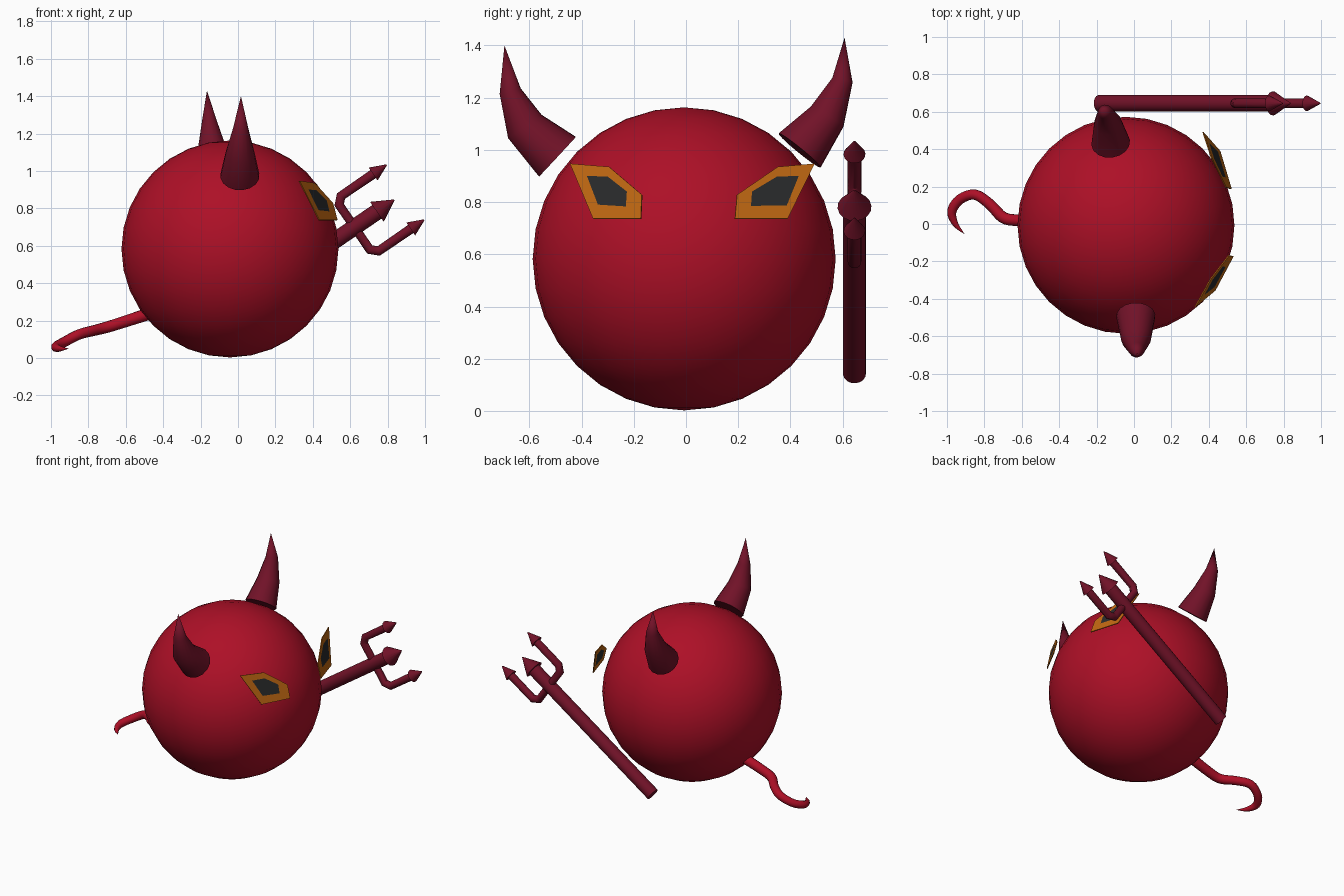
import bpy, bmesh, math
from mathutils import Vector

if "Cube" in bpy.data.objects:
    bpy.data.objects.remove(bpy.data.objects["Cube"])


def material(name, rgb):
    m = bpy.data.materials.new(name)
    m.diffuse_color = (*rgb, 1)
    m.use_nodes = True
    m.node_tree.nodes["Principled BSDF"].inputs["Base Color"].default_value = m.diffuse_color
    return m


RED = material("crimson", (0.42, 0.005, 0.02))
MAROON = material("maroon", (0.165, 0.006, 0.021))
GOLD = material("gold", (0.52, 0.135, 0.006))
BLACK = material("charcoal", (0.022, 0.023, 0.024))


def finish(name, bm, mats, smooth=True):
    bmesh.ops.recalc_face_normals(bm, faces=bm.faces)
    me = bpy.data.meshes.new(name)
    bm.to_mesh(me)
    bm.free()
    for m in mats:
        me.materials.append(m)
    if smooth:
        me.shade_smooth()
        me.set_sharp_from_angle(angle=math.radians(40))
    ob = bpy.data.objects.new(name, me)
    bpy.context.collection.objects.link(ob)
    return ob


def tube(name, points, radii, mat, sides=16):
    """Round tube of varying radius swept along a path, capped at both ends."""
    pts = [Vector(p) for p in points]
    bm = bmesh.new()
    rings, u = [], None
    for i, p in enumerate(pts):
        before = (p - pts[i - 1]).normalized() if i else Vector()
        after = (pts[i + 1] - p).normalized() if i + 1 < len(pts) else Vector()
        t = (before + after).normalized()
        u = t.orthogonal() if u is None else u - t * u.dot(t)
        u.normalize()
        v = t.cross(u)
        angles = [2 * math.pi * k / sides for k in range(sides)]
        rings.append([bm.verts.new(p + radii[i] * (u * math.cos(a) + v * math.sin(a)))
                      for a in angles])
    for a, b in zip(rings, rings[1:]):
        for k in range(sides):
            n = (k + 1) % sides
            bm.faces.new((a[k], a[n], b[n], b[k]))
    bm.faces.new(rings[0])
    bm.faces.new(rings[-1])
    bmesh.ops.remove_doubles(bm, verts=bm.verts, dist=0.0008)
    return finish(name, bm, [mat])


def spline(rows, steps=4):
    """Catmull-Rom interpolation of rows of (x, y, z, radius)."""
    rows = [Vector(r) for r in rows]
    ext = [rows[0]] + rows + [rows[-1]]
    out = []
    for a, b, c, d in zip(ext, ext[1:], ext[2:], ext[3:]):
        for s in range(steps):
            t = s / steps
            out.append(0.5 * (2 * b + (c - a) * t + (2 * a - 5 * b + 4 * c - d) * t ** 2
                              + (3 * b - a - 3 * c + d) * t ** 3))
    return out + [rows[-1]]


# Round body
bm = bmesh.new()
bmesh.ops.create_uvsphere(bm, u_segments=32, v_segments=16, radius=0.58)
bmesh.ops.translate(bm, verts=bm.verts, vec=(-0.043, -0.007, 0.583))
finish("body", bm, [RED])

# Curved horns, floating just off the body
tube("horn_near", [(0.01, -0.492, 0.974), (0.011, -0.617, 1.09),
                   (0.014, -0.673, 1.225), (0.016, -0.695, 1.40)],
     [0.105, 0.079, 0.042, 0.0], MAROON)
tube("horn_far", [(-0.125, 0.435, 0.998), (-0.14, 0.54, 1.127),
                  (-0.153, 0.599, 1.267), (-0.166, 0.607, 1.43)],
     [0.104, 0.074, 0.04, 0.0], MAROON)

# Curling tail
tail = spline([(-0.45, 0.02, 0.245, 0.034), (-0.62, 0.02, 0.19, 0.032),
               (-0.70, 0.035, 0.165, 0.031), (-0.77, 0.105, 0.147, 0.029),
               (-0.85, 0.157, 0.126, 0.028), (-0.93, 0.132, 0.085, 0.027),
               (-0.974, 0.068, 0.06, 0.025), (-0.955, 0.0, 0.05, 0.016),
               (-0.905, -0.055, 0.05, 0.0)])
tube("tail", [r[:3] for r in tail], [max(r[3], 0) for r in tail], RED, 12)


# Slanted eyes: gold rim around a dark centre, on a tilted plane
def eye(name, outer, inner, corner_x, slope):
    cy, cz = outer[2]

    def place(y, z):
        return (corner_x - slope * (abs(y) - abs(cy)) - 0.286 * (z - cz), y, z)

    bm = bmesh.new()
    o = [bm.verts.new(place(*p)) for p in outer]
    i = [bm.verts.new(place(*p)) for p in inner]
    bm.faces.new(i).material_index = 1
    for k in range(5):
        n = (k + 1) % 5
        bm.faces.new((o[k], o[n], i[n], i[k]))
    ob = finish(name, bm, [GOLD, BLACK], smooth=False)
    mod = ob.modifiers.new("thin plate", 'SOLIDIFY')
    mod.thickness = 0.006
    mod.offset = 0


eye("eye_near",
    [(-0.443, 0.947), (-0.355, 0.737), (-0.172, 0.737), (-0.168, 0.828), (-0.294, 0.935)],
    [(-0.378, 0.90), (-0.336, 0.79), (-0.229, 0.783), (-0.225, 0.84), (-0.298, 0.897)],
    0.53, 0.53)
eye("eye_far",
    [(0.492, 0.947), (0.389, 0.737), (0.187, 0.737), (0.195, 0.828), (0.351, 0.935)],
    [(0.431, 0.90), (0.385, 0.787), (0.248, 0.785), (0.252, 0.84), (0.347, 0.897)],
    0.52, 0.30)


# Trident: s runs along the shaft, e across the fork
def fork(s, e=0.0):
    a = math.radians(34.4)
    return (-0.19 + s * math.cos(a) + e * math.sin(a), 0.645,
            0.143 + s * math.sin(a) - e * math.cos(a))


tube("trident_shaft", [fork(0), fork(1.14)], [0.044, 0.044], MAROON)
tube("trident_centre_head", [fork(1.13), fork(1.243)], [0.065, 0.003], MAROON)
path = [(1.24, -0.178), (1.02, -0.178), (0.985, -0.145),
        (0.985, 0.145), (1.02, 0.178), (1.24, 0.178)]
tube("trident_fork", [fork(*p) for p in path], [0.026] * 6, MAROON)
for side, e in (("upper", -0.178), ("lower", 0.178)):
    tube("trident_" + side + "_head", [fork(1.228, e), fork(1.315, e)],
         [0.042, 0.003], MAROON)
